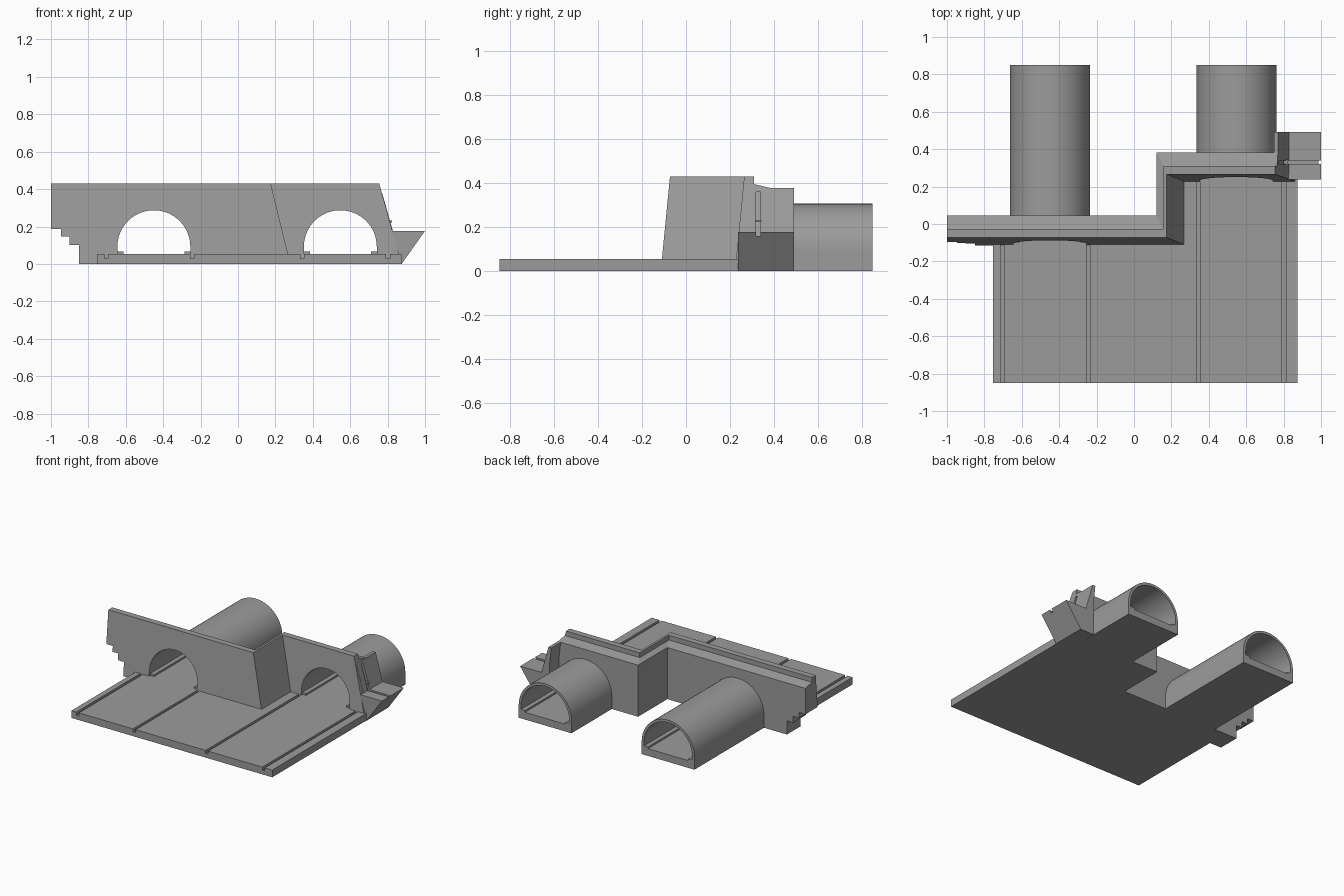
import bpy, bmesh, math

if "Cube" in bpy.data.objects:
    bpy.data.objects.remove(bpy.data.objects["Cube"])

# Dark grey concrete
concrete = bpy.data.materials.new("dark_concrete")
concrete.diffuse_color = (0.33, 0.33, 0.33, 1)
concrete.use_nodes = True
concrete.node_tree.nodes["Principled BSDF"].inputs["Base Color"].default_value = concrete.diffuse_color


def make(name, bm, smooth=False):
    bmesh.ops.recalc_face_normals(bm, faces=bm.faces)
    me = bpy.data.meshes.new(name)
    bm.to_mesh(me)
    bm.free()
    me.materials.append(concrete)
    ob = bpy.data.objects.new(name, me)
    bpy.context.collection.objects.link(ob)
    if smooth:
        bpy.ops.object.select_all(action='DESELECT')
        ob.select_set(True)
        bpy.context.view_layer.objects.active = ob
        bpy.ops.object.shade_smooth_by_angle(angle=math.radians(30))
    return ob


def prism(name, pts, y0, y1, smooth=False):
    """Extrude an (x, z) outline along y."""
    bm = bmesh.new()
    face = bm.faces.new([bm.verts.new((x, y0, z)) for x, z in pts])
    ext = bmesh.ops.extrude_face_region(bm, geom=[face])
    for v in ext['geom']:
        if isinstance(v, bmesh.types.BMVert):
            v.co.y = y1
    return make(name, bm, smooth)


def rect(x0, x1, z0, z1):
    return [(x0, z0), (x1, z0), (x1, z1), (x0, z1)]


def arch(cx, r, base, spring=0.092, n=32):
    arc = [(cx + r * math.cos(math.pi * i / n), spring + r * math.sin(math.pi * i / n))
           for i in range(n + 1)]
    return [(cx + r, base)] + arc + [(cx - r, base)]


def cut(target, cutter):
    m = target.modifiers.new("cut", 'BOOLEAN')
    m.operation = 'DIFFERENCE'
    m.solver = 'EXACT'
    m.object = cutter
    cutter.hide_render = True
    cutter.hide_viewport = True
    cutter.display_type = 'WIRE'


# Road slab with drainage grooves
def slab(name, x0, x1, grooves, y1):
    top = [(x0, 0.053)]
    for g in grooves:
        top += [(g - .01, .053), (g - .01, .03), (g + .01, .03), (g + .01, .053)]
    top += [(x1, 0.053), (x1, 0), (x0, 0)]
    return prism(name, top, -0.85, y1)


slab("road_slab_left", -0.755, 0.2, (-0.705, -0.245), 0.04)
slab("road_slab_right", 0.2, 0.873, (0.343, 0.802), 0.375)

# Stepped retaining wall: section (y, corner x, z) swept around the corner
section = [(-.115, .28, 0), (-.073, .175, .43), (-.028, .158, .43), (-.028, .158, .395),
           (.045, .12, .378), (.045, .12, 0)]
bm = bmesh.new()
rings = []
for y, x, z in section:
    path = [(-1, y), (x, y), (x, y + .338), (.755 + (.43 - z) * .28, y + .338)]
    rings.append([bm.verts.new((px, py, z)) for px, py in path])
n = len(rings)
for i in range(n):
    a, b = rings[i], rings[(i + 1) % n]
    for j in range(3):
        bm.faces.new((a[j], a[j + 1], b[j + 1], b[j]))
for j in (0, 3):
    bm.faces.new([r[j] for r in rings])
wall = make("portal_wall", bm)

# Stepped left end of the wall
steps = [(-1.1, -.1), (-.85, -.1), (-.85, .1), (-.9, .1), (-.9, .147),
         (-.947, .147), (-.947, .188), (-1.1, .188)]
cut(wall, prism("step_cutter", steps, -0.3, 0.3))

# Tunnels: opening, shell, floor and kerbs
for side, cx, front, back in (("left", -0.45, -0.108, 0.04), ("right", 0.547, 0.23, 0.375)):
    cut(wall, prism("arch_cutter_" + side, arch(cx, .195, -.05), front - .2, back + .2))
    outer = arch(cx, .214, 0)
    inner = arch(cx, .195, 0)
    prism("tunnel_shell_" + side, outer + inner[::-1], back - .002, 0.85, True)
    prism("tunnel_floor_" + side, rect(cx - .196, cx + .196, 0, .053), back, 0.85)
    for tag, s in (("a", -1), ("b", 1)):
        xs = sorted((cx + s * .163, cx + s * .196))
        prism("kerb_%s_%s" % (side, tag), rect(xs[0], xs[1], .05, .066), front + .01, 0.85)

# Sloped wing wall, its upper front strip and the flared wedge
prism("wing_wall", [(.748, .378), (.771, .378), (.828, .177), (1, .177), (.875, 0),
                    (.762, 0), (.762, .25)], 0.375, 0.492)
wing_front = prism("wing_front", [(.755, .378), (.771, .378), (.828, .177), (.8, .177)],
                   0.27, 0.375)
wedge = prism("flared_wedge", [(.82, .177), (1, .177), (.875, 0), (.86, .03)], 0.238, 0.375)

# Narrow channel across the wedge top and down the sloped face
channel = prism("channel_cutter", [(.755, .36), (.79, .36), (.83, .235), (.83, .2), (1.1, .2),
                                   (1.1, .158), (.82, .158), (.795, .23)], 0.32, 0.34)
for part in (wall, wing_front, wedge):
    cut(part, channel)

# Small bracket at the foot of the channel
prism("channel_bracket", [(.80, .222), (.824, .222), (.824, .232), (.80, .232)], 0.315, 0.345)
